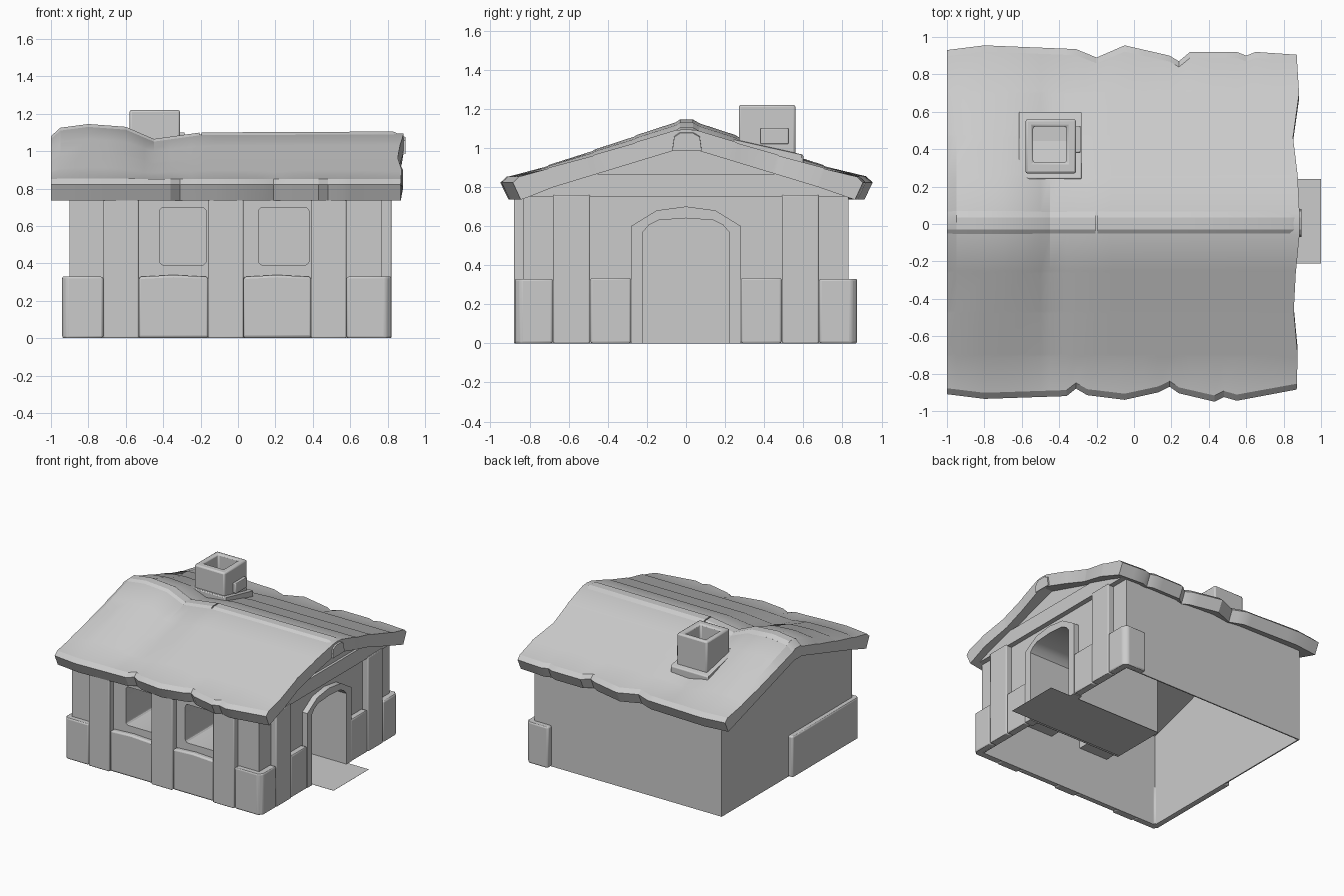
import bpy, bmesh, math
from mathutils import Vector

if "Cube" in bpy.data.objects:
    bpy.data.objects.remove(bpy.data.objects["Cube"])

MAP = {'x': lambda u, v, w: (w, u, v), 'y': lambda u, v, w: (u, w, v), 'z': lambda u, v, w: (u, v, w)}


def finish(name, bm, bevel=0):
    bmesh.ops.recalc_face_normals(bm, faces=bm.faces[:])
    me = bpy.data.meshes.new(name)
    bm.to_mesh(me)
    bm.free()
    ob = bpy.data.objects.new(name, me)
    bpy.context.collection.objects.link(ob)
    if bevel:
        m = ob.modifiers.new("edge", 'BEVEL')
        m.width, m.segments, m.limit_method = bevel, 2, 'ANGLE'
    return ob


def prism(name, loops, axis, a, b, bevel=0):
    """Extrude an outline (later loops are holes) along an axis from a to b."""
    bm = bmesh.new()
    for pts in loops:
        vs = [bm.verts.new((u, v, 0)) for u, v in pts]
        for i in range(len(vs)):
            bm.edges.new((vs[i - 1], vs[i]))
    bmesh.ops.triangle_fill(bm, edges=bm.edges[:], use_beauty=True, use_dissolve=False)
    r = bmesh.ops.extrude_face_region(bm, geom=bm.faces[:])
    bmesh.ops.translate(bm, verts=[g for g in r['geom'] if isinstance(g, bmesh.types.BMVert)], vec=(0, 0, 1))
    for v in bm.verts:
        v.co = Vector(MAP[axis](v.co.x, v.co.y, a + (b - a) * v.co.z))
    return finish(name, bm, bevel)


def rect(u0, u1, v0, v1, r=0):
    if not r:
        return [(u0, v0), (u1, v0), (u1, v1), (u0, v1)]
    pts = []
    for cu, cv, a0 in ((u1 - r, v1 - r, 0), (u0 + r, v1 - r, 90), (u0 + r, v0 + r, 180), (u1 - r, v0 + r, 270)):
        for k in range(4):
            t = math.radians(a0 + 30 * k)
            pts.append((cu + r * math.cos(t), cv + r * math.sin(t)))
    return pts


def box(name, x0, x1, y0, y1, z0, z1, bevel=0):
    return prism(name, [rect(x0, x1, y0, y1)], 'z', z0, z1, bevel)


def lerp(table, x):
    for (a, p), (b, q) in zip(table, table[1:]):
        if x <= b:
            return p + (q - p) * max(0, (x - a) / (b - a))
    return table[-1][1]


# Walls: windowed front, doored right gable, plain back and left gable
windows = [(-.42, -.17), (.11, .38)]
prism("front_wall", [rect(-.9, .77, 0, .8)] + [rect(a, b, .39, .70, .025) for a, b in windows], 'y', -.83, -.82)
door_out = [(-.28, 0), (-.28, .6), (-.15, .68), (0, .7), (.15, .68), (.28, .6), (.28, 0)]
door_in = [(-.22, 0), (-.22, .57), (-.19, .605), (-.14, .63), (0, .64), (.14, .63), (.19, .605), (.22, .57), (.22, 0)]
door_mid = [(u * 1.03, v * 1.01) for u, v in door_in]
prism("door_wall", [[(-.83, 0)] + door_in + [(.83, 0), (.83, .76), (0, 1.02), (-.83, .76)]], 'x', .76, .77)
prism("left_wall", [[(-.83, 0), (.83, 0), (.83, .77), (0, 1.03), (-.83, .77)]], 'x', -.9, -.89)
box("back_wall", -.9, .77, .82, .83, 0, .8)

# Doorway: frame, deep passage, end wall and floor
prism("door_frame", [door_out + door_in[::-1]], 'x', .74, .815)
prism("door_passage", [door_mid + door_in[::-1]], 'x', -.03, .76)
prism("door_end", [door_mid], 'x', -.035, -.03)
box("door_floor", -.03, 1.0, -.21, .24, 0, .001)

# Window recesses
for a, b in windows:
    prism("window_recess", [rect(a - .005, b + .005, .385, .705), rect(a, b, .39, .70, .025)], 'y', -.825, -.43)
    prism("window_back", [rect(a - .005, b + .005, .385, .705)], 'y', -.43, -.425)

# Timber posts and gable beam
for a in (-.72, -.16, .39):
    box("front_post", a, a + .19, -.88, -.82, 0, .79, .008)
for s in (-1, 1):
    box("side_post", .76, .82, min(s * .49, s * .68), max(s * .49, s * .68), 0, .76, .008)
prism("gable_beam", [[(-.85, .75), (.85, .75), (.48, .865), (-.48, .865)]], 'x', .76, .81)
prism("gable_panel", [[(-.48, .865), (.48, .865), (0, 1.01)]], 'x', .76, .79)

# Stone base: straight pieces and corner pieces
for a, b in ((-.53, -.16), (.03, .39)):
    prism("front_base", [[(a, 0), (b, 0), (b, .328), ((a + b) / 2, .338), (a, .328)]], 'y', -.87, -.82, .012)
for a, b in ((-.49, -.28), (.28, .49)):
    box("door_base", .76, .815, a, b, 0, .335, .012)


def corner(name, pts):
    prism(name, [pts], 'z', 0, .33, .012)


corner("left_corner_base", [(-.72, -.875), (-.915, -.875), (-.94, -.85), (-.94, -.02), (-.89, -.02), (-.89, -.82), (-.72, -.82)])
corner("right_corner_base", [(.58, -.875), (.79, -.875), (.82, -.845), (.82, -.68), (.76, -.68), (.76, -.82), (.58, -.82)])
corner("back_corner_base", [(.62, .875), (.79, .875), (.82, .845), (.82, .68), (.76, .68), (.76, .82), (.62, .82)])

# Roof: sagging thick sheet with ragged eaves and faint courses
front_eave = [(-1, .91), (-.8, .935), (-.36, .92), (-.31, .88), (-.25, .915), (-.05, .94), (.13, .9), (.19, .87),
              (.24, .905), (.43, .95), (.48, .925), (.55, .945), (.87, .885)]
back_eave = [(-1, .93), (-.8, .955), (-.31, .935), (-.2, .89), (-.05, .955), (.19, .9), (.24, .87), (.3, .92),
             (.55, .92), (.6, .9), (.65, .92), (.87, .905)]
slope = [(0, 1.09), (.06, 1.085), (.27, 1.027), (.285, 1.019), (.5, .963), (.515, .955), (.75, .898), (.765, .89),
         (.965, .852), (1, .822)]
ridge = [(-1, -.02), (-.95, .025), (-.8, .045), (-.6, .03), (-.45, -.035), (-.2, .0), (.87, .005)]
right_end = [(-1, .87), (-.75, .875), (-.45, .85), (-.06, .885), (.06, .885), (.28, .875), (.5, .85), (.7, .885), (1, .87)]
xs = [-1, -.95, -.8, -.7, -.6, -.5, -.45, -.36, -.31, -.25, -.2, -.12, -.05, .05, .13, .19, .24, .3, .43, .48, .55,
      .6, .65, .75, .83, .87]
stations = [-v for v, _ in slope[:0:-1]] + [v for v, _ in slope]
bm = bmesh.new()
top, bot = [], []
for x in xs:
    t, b = [], []
    for v in stations:
        # Only the rim follows the notches; courses run straight
        edge = lerp(front_eave if v < 0 else back_eave, x)
        y = v * (edge if abs(v) > .9 else .93)
        px = lerp(right_end, v) if x == xs[-1] else min(x, lerp(right_end, v) - .015)
        z = lerp(slope, abs(v)) + lerp(ridge, x) * max(0, 1 - abs(v) ** 1.5)
        t.append(bm.verts.new((px, y, z)))
        b.append(bm.verts.new((px, y * .955, 1.005 - .27 * abs(v))))
    top.append(t)
    bot.append(b)
for i in range(len(xs) - 1):
    for g in (top, bot):
        for j in range(len(stations) - 1):
            bm.faces.new((g[i][j], g[i + 1][j], g[i + 1][j + 1], g[i][j + 1]))
    for j in (0, -1):
        bm.faces.new((top[i][j], top[i + 1][j], bot[i + 1][j], bot[i][j]))
for i in (0, -1):
    for j in range(len(stations) - 1):
        bm.faces.new((top[i][j], top[i][j + 1], bot[i][j + 1], bot[i][j]))
finish("roof", bm)

# Ridge cap, split by a crack
for pts in ([-1, -.95, -.8, -.6, -.45, -.205], [-.195, .19, .21, .83, .895]):
    path = [(x, 1.1 + lerp(ridge, x) - (.03 if x > .85 else 0)) for x in pts]
    bm = bmesh.new()
    rings = [[bm.verts.new((x, y, z + dz)) for y, dz in
              ((-.07, -.09), (-.06, -.02), (-.03, 0), (.035, 0), (.07, -.02), (.08, -.09))] for x, z in path]
    for p, q in zip(rings, rings[1:]):
        for k in range(6):
            bm.faces.new((p[k - 1], p[k], q[k], q[k - 1]))
    bm.faces.new(rings[0])
    bm.faces.new(rings[-1])
    finish("ridge_cap", bm)

# Chimney with open flue, side block and sloped flashing
prism("chimney", [rect(-.58, -.31, .27, .56), rect(-.54, -.36, .33, .52)], 'z', .93, 1.22, .012)
box("chimney_floor", -.55, -.35, .32, .53, .96, 1.0)
box("chimney_block", -.32, -.285, .38, .525, 1.02, 1.10, .006)
prism("chimney_flashing", [[(.24, .96), (.6, .9), (.6, .965), (.24, 1.045)]], 'x', -.615, -.28, .008)

# Smooth shading with sharp edges kept
for ob in bpy.context.collection.objects:
    ob.select_set(True)
    bpy.context.view_layer.objects.active = ob
bpy.ops.object.shade_smooth_by_angle(angle=math.radians(25))
